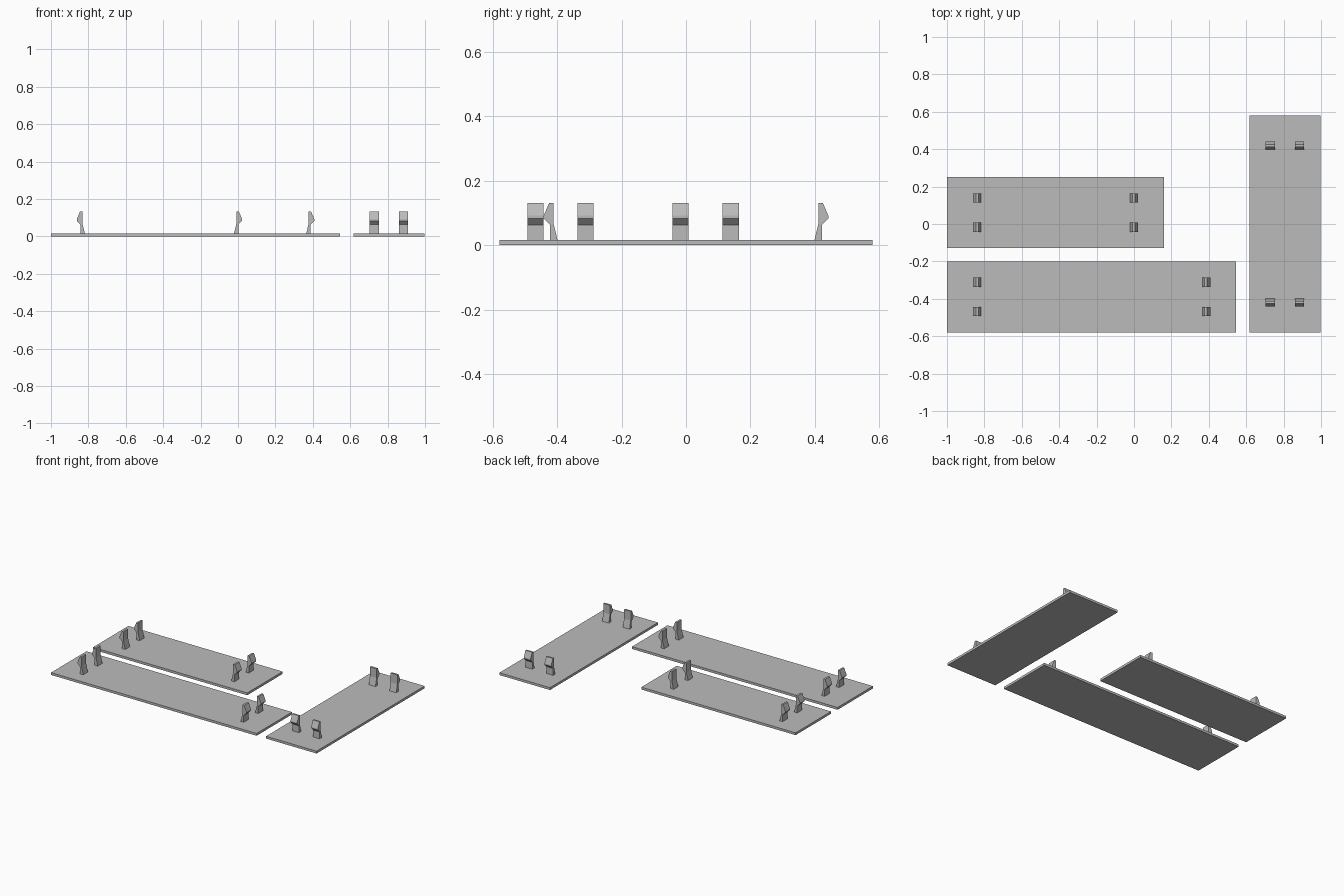
import bpy, bmesh
from mathutils import Matrix

if "Cube" in bpy.data.objects:
    bpy.data.objects.remove(bpy.data.objects["Cube"])

grey = bpy.data.materials.new("light_grey")
grey.diffuse_color = (0.5, 0.5, 0.5, 1)
grey.use_nodes = True
grey.node_tree.nodes["Principled BSDF"].inputs["Base Color"].default_value = grey.diffuse_color

T = 0.016        # panel thickness
WIDTH = 0.38     # panel width
CLIP_W = 0.05    # clip width
SPACING = 0.078  # clip offset from the panel centreline

# Snap clip side profile: (distance from panel end, height)
PROFILE = [(0.181, T), (0.158, T), (0.158, 0.063), (0.138, 0.083),
           (0.138, 0.092), (0.155, 0.132), (0.168, 0.132), (0.168, 0.070)]


def add_object(name, bm, matrix):
    bm.transform(matrix)
    bmesh.ops.recalc_face_normals(bm, faces=bm.faces)
    mesh = bpy.data.meshes.new(name)
    bm.to_mesh(mesh)
    bm.free()
    mesh.materials.append(grey)
    bpy.context.collection.objects.link(bpy.data.objects.new(name, mesh))


def panel(name, cx, cy, length, upright=False):
    place = Matrix.Translation((cx, cy, 0))
    if upright:
        place = place @ Matrix(((0, -1, 0, 0), (1, 0, 0, 0), (0, 0, 1, 0), (0, 0, 0, 1)))
    # Flat rectangular panel
    bm = bmesh.new()
    bmesh.ops.create_cube(bm, size=1, matrix=Matrix.Translation((0, 0, T / 2))
                          @ Matrix.Diagonal((length, WIDTH, T, 1)))
    add_object(name + "_panel", bm, place)
    # Pair of snap clips at each end, barbs facing outward
    for end in (-1, 1):
        for side in (-1, 1):
            bm = bmesh.new()
            y = side * SPACING - CLIP_W / 2
            face = bm.faces.new([bm.verts.new((end * (length / 2 - d), y, z))
                                 for d, z in PROFILE])
            ext = bmesh.ops.extrude_face_region(bm, geom=[face])
            verts = [v for v in ext["geom"] if isinstance(v, bmesh.types.BMVert)]
            bmesh.ops.translate(bm, verts=verts, vec=(0, CLIP_W, 0))
            add_object(name + "_clip", bm, place)


panel("short", -0.42, 0.061, 1.16)
panel("long", -0.227, -0.39, 1.546)
panel("side", 0.807, 0, 1.16, upright=True)
